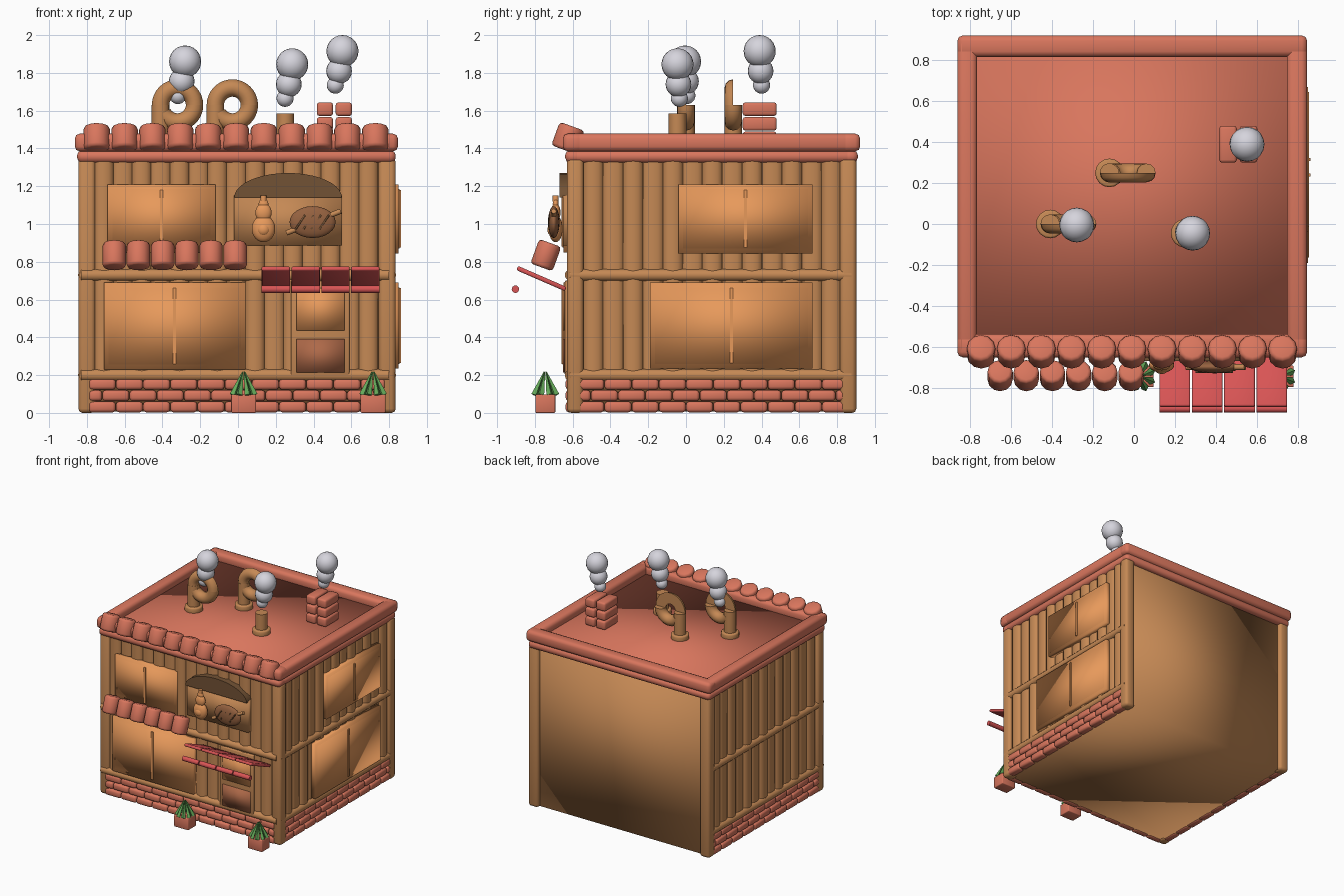
import bpy, bmesh, math
from mathutils import Matrix, Vector

if "Cube" in bpy.data.objects:
    bpy.data.objects.remove(bpy.data.objects["Cube"])


def material(name, rgb):
    m = bpy.data.materials.new(name)
    m.diffuse_color = (*rgb, 1)
    m.use_nodes = True
    m.node_tree.nodes["Principled BSDF"].inputs["Base Color"].default_value = m.diffuse_color
    return m


WOOD = material("wood", (0.56, 0.25, 0.09))
PANEL = material("shutter wood", (0.80, 0.32, 0.105))
TILE = material("terracotta", (0.69, 0.18, 0.11))
CLOTH = material("crimson", (0.69, 0.09, 0.09))
SMOKE = material("smoke grey", (0.67, 0.66, 0.72))
GREEN = material("leaf green", (0.13, 0.40, 0.10))
DARK = material("dark wood", (0.17, 0.085, 0.035))
RUST = material("rust brown", (0.42, 0.14, 0.065))
ROAST = material("roast brown", (0.30, 0.12, 0.05))


def finish(name, bm, mat, angle=40):
    """angle: edges sharper than this stay hard; 180 gives fully smooth shading"""
    bmesh.ops.recalc_face_normals(bm, faces=bm.faces)
    me = bpy.data.meshes.new(name)
    bm.to_mesh(me)
    bm.free()
    me.materials.append(mat)
    for p in me.polygons:
        p.use_smooth = angle > 0
    if 0 < angle < 180:
        me.set_sharp_from_angle(angle=math.radians(angle))
    ob = bpy.data.objects.new(name, me)
    bpy.context.collection.objects.link(ob)
    return ob


def box(name, xr, yr, zr, mat, bevel=0.0, angle=50, tilt=0.0):
    bm = bmesh.new()
    c = Vector([(r[0] + r[1]) / 2 for r in (xr, yr, zr)])
    s = [r[1] - r[0] for r in (xr, yr, zr)]
    bmesh.ops.create_cube(bm, size=1, matrix=Matrix.Diagonal((*s, 1)))
    if bevel:
        bmesh.ops.bevel(bm, geom=bm.edges[:], offset=bevel, segments=2, profile=0.5, affect='EDGES')
    bm.transform(Matrix.Translation(c) @ Matrix.Rotation(tilt, 4, 'X'))
    return finish(name, bm, mat, angle)


def cyl(name, c, r, h, mat, rot=Matrix(), n=12, scale=(1, 1, 1), r2=None, bevel=0, angle=50):
    bm = bmesh.new()
    bmesh.ops.create_cone(bm, cap_ends=True, segments=n, radius1=r, radius2=r if r2 is None else r2, depth=h)
    if bevel:
        rim = [e for e in bm.edges if abs(e.verts[0].co.z - e.verts[1].co.z) < 1e-5]
        bmesh.ops.bevel(bm, geom=rim, offset=bevel, segments=2, profile=0.5, affect='EDGES')
    bm.transform(Matrix.Translation(c) @ rot @ Matrix.Diagonal((*scale, 1)))
    return finish(name, bm, mat, angle)


def ball(name, c, r, mat, scale=(1, 1, 1)):
    bm = bmesh.new()
    bmesh.ops.create_uvsphere(bm, u_segments=20, v_segments=12, radius=r)
    bm.transform(Matrix.Translation(c) @ Matrix.Diagonal((*scale, 1)))
    return finish(name, bm, mat, 180)


ALONG_X = Matrix.Rotation(math.pi / 2, 4, 'Y')
ALONG_Y = Matrix.Rotation(math.pi / 2, 4, 'X')

# Main body and corner posts
box("body", (-0.81, 0.80), (-0.60, 0.868), (0.008, 1.36), WOOD, angle=180)
for x in (-0.80, 0.79):
    for y in (-0.585, 0.86):
        box("corner_post", (x - 0.045, x + 0.045), (y - 0.045, y + 0.042), (0, 1.35), WOOD, 0.022)

# Rounded wall planks on the front and both sides, alternately deep and shallow
for i in range(15):
    cyl("front_plank", (-0.71 + i * 0.1, -0.60, 0.77), 0.052, 1.16, WOOD, scale=(1, (0.6, 0.4)[i % 2], 1))
for x in (-0.805, 0.795):
    for i in range(13):
        cyl("side_plank", (x, -0.49 + i * 0.105, 0.77), 0.054, 1.16, WOOD, scale=((0.6, 0.4)[i % 2], 1, 1))

# Horizontal log beams
for z in (0.20, 0.73):
    cyl("front_beam", (-0.015, -0.61, z), 0.032, 1.63, WOOD, ALONG_X)
    for x in (-0.815, 0.805):
        cyl("side_beam", (x, 0.13, z), 0.032, 1.49, WOOD, ALONG_Y)


# Staggered brick footing on three sides
def run(a, b, shift):
    t = a - shift
    while t < b - 0.02:
        if min(t + 0.142, b) - max(t, a) > 0.03:
            yield max(t, a), min(t + 0.142, b)
        t += 0.144


for row in range(3):
    z, shift = 0.003 + row * 0.06, (row % 2) * 0.072
    zr = (z, z + 0.057)
    for r in run(-0.79, 0.78, shift):
        box("front_brick", r, (-0.637, -0.58), zr, TILE, 0.016)
    for r in run(-0.575, 0.845, shift):
        for x in (-0.81, 0.80):
            box("side_brick", (x - 0.032, x + 0.032), r, zr, TILE, 0.016)

# Flat roof with a two-step rounded rim
box("roof_floor", (-0.80, 0.79), (-0.58, 0.86), (1.33, 1.415), TILE, angle=180)
for z0, z1, g in ((1.325, 1.39, 0.0), (1.385, 1.478, 0.012)):
    for y0, y1 in ((-0.64, -0.55), (0.83, 0.91)):
        box("rim_long", (-0.852 - g, 0.835 + g), (y0 - g, y1 + g), (z0, z1), TILE, 0.026)
    for x0, x1 in ((-0.852, -0.78), (0.76, 0.835)):
        box("rim_side", (x0 - g, x1 + g), (-0.64, 0.91), (z0, z1), TILE, 0.026)

# Tilted rounded tiles along the roof edge and the small lower awning
LEAN = Matrix.Rotation(math.radians(-20), 4, 'X')
for i in range(11):
    cyl("roof_tile", (-0.748 + i * 0.1475, -0.625, 1.455), 0.07, 0.132, TILE, LEAN, 12, bevel=0.018)
for i in range(6):
    cyl("awning_tile", (-0.655 + i * 0.128, -0.742, 0.835), 0.062, 0.137, TILE, LEAN, 12, bevel=0.016)


# Shuttered windows: pillow frame, pillow panel and a centre rod
def front_window(x0, x1, z0, z1):
    m = (x0 + x1) / 2
    box("window_frame", (x0, x1), (-0.648, -0.60), (z0, z1), PANEL, angle=180)
    box("window_panel", (x0 + 0.025, x1 - 0.025), (-0.653, -0.60), (z0 + 0.025, z1 - 0.025), PANEL, angle=180)
    box("window_bar", (m - 0.008, m + 0.008), (-0.66, -0.62), (z0 + 0.03, z1 - 0.03), PANEL)


def side_window(y0, y1, z0, z1):
    m = (y0 + y1) / 2
    box("window_frame", (0.80, 0.851), (y0, y1), (z0, z1), PANEL, angle=180)
    box("window_panel", (0.80, 0.856), (y0 + 0.025, y1 - 0.025), (z0 + 0.025, z1 - 0.025), PANEL, angle=180)
    box("window_bar", (0.83, 0.863), (m - 0.008, m + 0.008), (z0 + 0.03, z1 - 0.03), PANEL)


front_window(-0.69, -0.12, 0.85, 1.21)
front_window(-0.71, 0.04, 0.23, 0.69)
side_window(-0.04, 0.67, 0.845, 1.21)
side_window(-0.19, 0.67, 0.235, 0.69)

# Food sign: board, arched hood, gourd bottle and roast
box("sign_board", (-0.02, 0.55), (-0.65, -0.60), (0.885, 1.15), WOOD, angle=180)
bm = bmesh.new()
arc = [bm.verts.new((0.265 + 0.285 * math.cos(math.pi * i / 20), -0.67, 1.14 + 0.13 * math.sin(math.pi * i / 20)))
       for i in range(21)]
face = bm.faces.new(arc)
ext = bmesh.ops.extrude_face_region(bm, geom=[face])
bmesh.ops.translate(bm, verts=[v for v in ext["geom"] if isinstance(v, bmesh.types.BMVert)], vec=(0, 0.07, 0))
finish("sign_hood", bm, DARK)
for z, r in ((0.975, 0.062), (1.06, 0.043), (1.105, 0.026)):
    ball("bottle", (0.135, -0.69, z), r, PANEL, (1, 0.6, 1.15))
cyl("bottle_cap", (0.135, -0.69, 1.135), 0.016, 0.03, PANEL)
ball("bottle_label", (0.135, -0.705, 0.97), 0.036, PANEL, (1, 0.8, 1))
ball("roast", (0.395, -0.70, 1.01), 0.122, ROAST, (1, 0.25, 0.69))
cyl("roast_bone", (0.40, -0.70, 1.01), 0.014, 0.31, WOOD, Matrix.Rotation(math.radians(68), 4, 'Y'), 8)
for i in range(4):
    cyl("roast_stripe", (0.33 + i * 0.042, -0.724, 1.01), 0.005, 0.09, DARK, Matrix.Rotation(0.6, 4, 'Y'), 8)

# Door with two panels
box("door", (0.28, 0.59), (-0.642, -0.60), (0.20, 0.70), WOOD, 0.006)
box("door_upper", (0.31, 0.565), (-0.65, -0.62), (0.435, 0.66), PANEL, angle=180)
box("door_lower", (0.31, 0.565), (-0.65, -0.62), (0.215, 0.39), RUST, angle=180)

# Crimson canopy flaps with hanging front rods
for i in range(4):
    x = 0.20 + i * 0.158
    box("canopy_flap", (x - 0.075, x + 0.075), (-0.905, -0.625), (0.699, 0.723), CLOTH, 0.008,
        tilt=math.radians(-23.5), angle=180)
    cyl("canopy_rod", (x, -0.903, 0.655), 0.02, 0.15, CLOTH, ALONG_X, 10)

# Square pots with spiky plants
for px in (0.03, 0.715):
    py = -0.745
    box("pot", (px - 0.066, px + 0.066), (py - 0.053, py + 0.053), (0, 0.098), TILE, 0.006)
    for k in range(8):
        a = (k + 0.5) * math.tau / 8
        rot = Matrix.Rotation(a, 4, 'Z') @ Matrix.Rotation(math.radians(-24), 4, 'Y')
        cyl("leaf", (px + 0.034 * math.cos(a), py + 0.034 * math.sin(a), 0.156), 0.019, 0.135, GREEN, rot, 4,
            r2=0.002, angle=0)


# Curled stove pipes on the roof: half-round arch, then a full round curl
def arc_tube(x, y, a0, a1, half):
    bm, rings = bmesh.new(), []
    for i in range(17):
        a = math.radians(a0 + (a1 - a0) * i / 16)
        ring = []
        for j in range(12):
            b = math.tau * j / 12
            r = 0.09 + 0.046 * math.cos(b)
            dy = 0.046 * math.sin(b)
            ring.append(bm.verts.new((x + r * math.cos(a), y + (min(dy, 0.002 * dy) if half else dy),
                                      1.63 + r * math.sin(a))))
        rings.append(ring)
    for p, q in zip(rings, rings[1:]):
        for j in range(12):
            bm.faces.new((p[j], p[(j + 1) % 12], q[(j + 1) % 12], q[j]))
    bm.faces.new(rings[0])
    bm.faces.new(rings[-1])
    finish("pipe_curl", bm, WOOD, 50)


for x, y in ((-0.41, 0.0), (-0.12, 0.25)):
    cyl("pipe_collar", (x, y, 1.425), 0.07, 0.06, WOOD, n=16, bevel=0.01)
    cyl("pipe_stem", (x, y, 1.515), 0.047, 0.23, WOOD, n=16)
    arc_tube(x + 0.09, y, 180, 0, True)
    arc_tube(x + 0.09, y, 0, -150, False)
cyl("short_pipe_collar", (0.25, -0.045, 1.425), 0.07, 0.06, WOOD, n=16, bevel=0.01)
cyl("short_pipe", (0.25, -0.045, 1.49), 0.047, 0.19, WOOD, n=16)

# Brick chimney
for z in (1.425, 1.502, 1.58):
    for x in (0.417, 0.517):
        box("chimney_brick", (x, x + 0.086), (0.30, 0.48), (z - 0.008, z + 0.064), TILE, 0.014)

# Smoke puffs stacked from large to small
for x, y, z in ((-0.28, -0.005, 1.86), (0.287, -0.045, 1.845), (0.553, 0.39, 1.915)):
    ball("smoke_large", (x, y, z), 0.085, SMOKE)
    ball("smoke_mid", (x - 0.018, y + 0.005, z - 0.105), 0.068, SMOKE)
    ball("smoke_small", (x - 0.038, y + 0.01, z - 0.18), 0.045, SMOKE)
